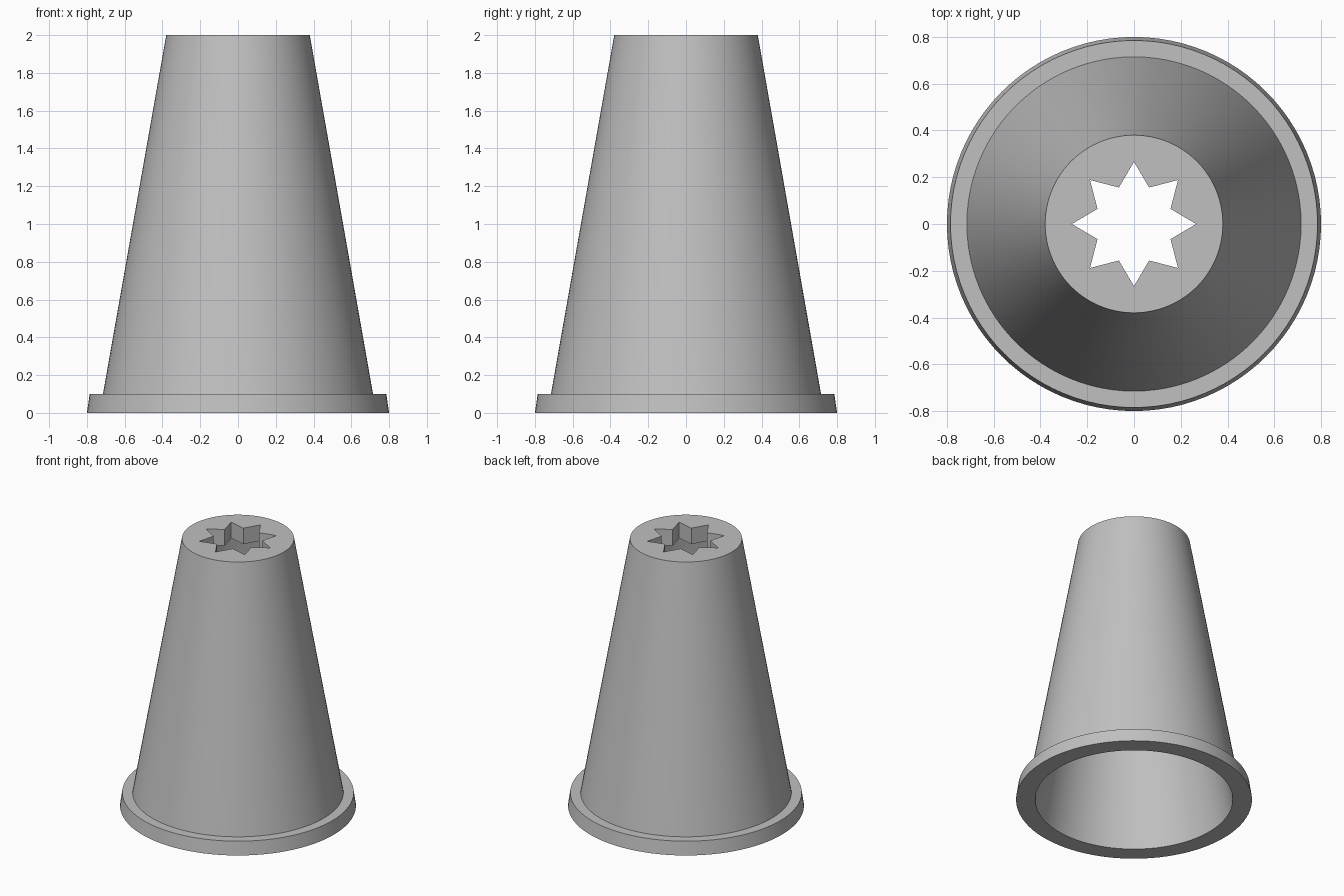
import bpy
import bmesh
from math import sin, cos, pi
from mathutils import Vector

if "Cube" in bpy.data.objects:
    bpy.data.objects.remove(bpy.data.objects["Cube"], do_unlink=True)

SEGMENTS = 96
STAR_CORNERS = 16
STEP = SEGMENTS // STAR_CORNERS

# Plain metal colour
metal = bpy.data.materials.new("grey metal")
metal.use_nodes = True
colour = (0.53, 0.53, 0.53, 1)
metal.diffuse_color = colour
metal.node_tree.nodes["Principled BSDF"].inputs["Base Color"].default_value = colour


def circle(radius):
    return [Vector((radius * cos(2 * pi * i / SEGMENTS),
                    radius * sin(2 * pi * i / SEGMENTS), 0)) for i in range(SEGMENTS)]


def star(tip, notch):
    corners = []
    for i in range(STAR_CORNERS):
        r = notch if i % 2 else tip
        a = 2 * pi * i / STAR_CORNERS
        corners.append(Vector((r * cos(a), r * sin(a), 0)))
    return [corners[i // STEP].lerp(corners[(i // STEP + 1) % STAR_CORNERS], i % STEP / STEP)
            for i in range(SEGMENTS)]


# Closed sequence of outlines: base flange, cone, star opening, hollow inside
opening = star(0.266, 0.169)
sections = [
    (circle(0.80), 0), (circle(0.785), 0.10), (circle(0.715), 0.10),
    (circle(0.38), 2.0), (opening, 2.0), (opening, 1.88),
    (circle(0.335), 1.88), (circle(0.67), 0),
]

bm = bmesh.new()
rings = [[bm.verts.new(p + Vector((0, 0, z))) for p in outline] for outline, z in sections]
for k, low in enumerate(rings):
    high = rings[(k + 1) % len(rings)]
    for i in range(SEGMENTS):
        j = (i + 1) % SEGMENTS
        bm.faces.new((low[i], low[j], high[j], high[i]))
bmesh.ops.recalc_face_normals(bm, faces=bm.faces)

mesh = bpy.data.meshes.new("star_nozzle")
bm.to_mesh(mesh)
bm.free()
mesh.materials.append(metal)
nozzle = bpy.data.objects.new("star_nozzle", mesh)
bpy.context.collection.objects.link(nozzle)

# Smooth round walls, crisp rims and star edges
bpy.ops.object.select_all(action="DESELECT")
nozzle.select_set(True)
bpy.context.view_layer.objects.active = nozzle
bpy.ops.object.shade_smooth_by_angle(angle=pi / 6)
